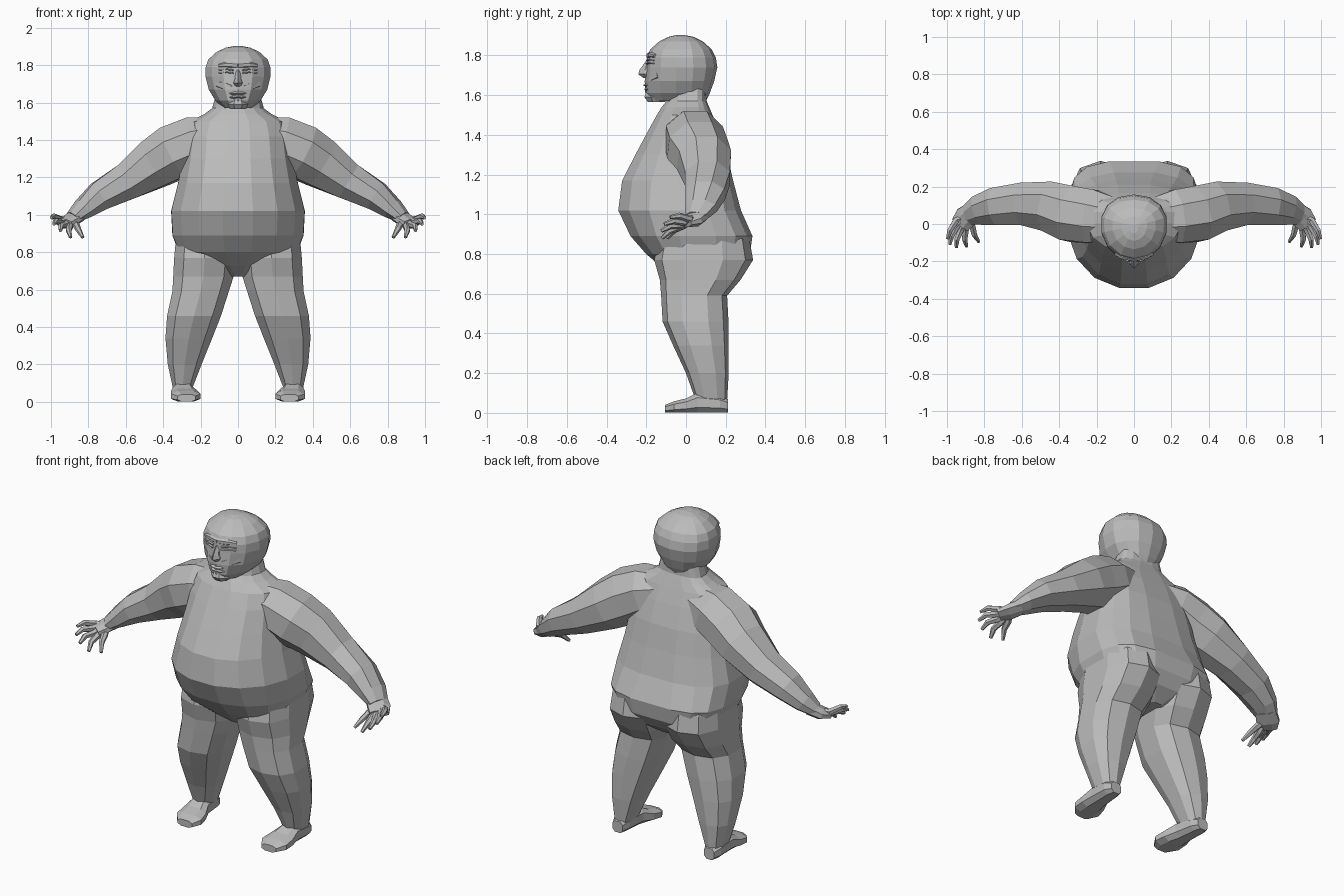
import bpy, bmesh
from math import sin, cos, pi
from mathutils import Vector

cube = bpy.data.objects.get("Cube")
if cube:
    bpy.data.objects.remove(cube)

clay = bpy.data.materials.new("clay grey")
clay.use_nodes = True
GREY = (0.5, 0.5, 0.5, 1)
clay.diffuse_color = GREY
clay.node_tree.nodes["Principled BSDF"].inputs["Base Color"].default_value = GREY


def power(v, p):
    return abs(v) ** p * (1 if v >= 0 else -1)


def loft(name, rings):
    """Skin a list of equal vertex rings and cap both ends."""
    bm = bmesh.new()
    loops = [[bm.verts.new(p) for p in ring] for ring in rings]
    for low, high in zip(loops, loops[1:]):
        for i in range(len(low)):
            j = (i + 1) % len(low)
            bm.faces.new((low[i], low[j], high[j], high[i]))
    bm.faces.new(loops[0])
    bm.faces.new(loops[-1])
    bmesh.ops.recalc_face_normals(bm, faces=bm.faces)
    mesh = bpy.data.meshes.new(name)
    bm.to_mesh(mesh)
    bm.free()
    mesh.materials.append(clay)
    obj = bpy.data.objects.new(name, mesh)
    bpy.context.collection.objects.link(obj)


def level(z, cx, w, front, back, mid, n, square=1, front_square=1):
    """Horizontal ring with separate front and back depth."""
    ring = []
    for k in range(n):
        a = 2 * pi * (k + 0.5) / n
        s = sin(a)
        p = square if s > 0 else front_square
        depth = back - mid if s > 0 else mid - front
        ring.append((cx + w * power(cos(a), p), mid + depth * power(s, p), z))
    return ring


def tube(side, path, n=8):
    """Rings across a path of (centre, height radius, depth radius)."""
    rings = []
    for i, (c, h, d) in enumerate(path):
        ahead = Vector(path[min(i + 1, len(path) - 1)][0])
        behind = Vector(path[max(i - 1, 0)][0])
        t = (ahead - behind).normalized()
        up = (Vector((0, 0, 1)) - t * t.z).normalized()
        across = t.cross(up)
        ring = []
        for k in range(n):
            a = 2 * pi * (k + 0.5) / n
            p = Vector(c) + up * (h * sin(a)) + across * (d * cos(a))
            ring.append((side * p.x, p.y, p.z))
        rings.append(ring)
    return rings


# Torso: hips, belly, chest, shoulders and neck; the hips are squarer behind
TORSO = [(0.67, .06, -.04, .2), (0.73, .2, -.12, .28), (0.8, .32, -.205, .325),
         (0.89, .355, -.285, .338), (1.02, .363, -.348, .28), (1.17, .325, -.328, .24),
         (1.3, .3, -.26, .21), (1.42, .285, -.195, .168), (1.5, .26, -.15, .135),
         (1.54, .18, -.125, .118), (1.57, .14, -.1, .105), (1.64, .12, -.08, .1)]
loft("torso", [level(z, 0, w, f, b, 0.04, 16, 0.6 if z < 1 else 0.75, 0.92)
               for z, w, f, b in TORSO])

# Head
HEAD = [(1.57, .08, -.185, .1), (1.61, .123, -.205, .12), (1.67, .16, -.208, .142),
        (1.74, .178, -.2, .158), (1.79, .177, -.197, .15), (1.83, .163, -.18, .13),
        (1.87, .118, -.135, .085), (1.893, .07, -.09, .04), (1.902, .025, -.05, -.005)]
loft("head", [level(z, 0, w, f, b, -0.005, 14, 0.9) for z, w, f, b in HEAD])

# Facial features on the centre line
loft("nose", [level(1.775, 0, .012, -.2, -.15, -.18, 6),
              level(1.725, 0, .02, -.235, -.15, -.18, 6),
              level(1.705, 0, .028, -.24, -.15, -.18, 6),
              level(1.685, 0, .016, -.212, -.15, -.18, 6)])
loft("chin", [level(1.565, 0, .045, -.195, -.1, -.15, 8),
              level(1.59, 0, .06, -.215, -.1, -.15, 8),
              level(1.615, 0, .04, -.205, -.1, -.15, 8)])
for name, z, bulge in (("lower_lip", 1.63, -.216), ("upper_lip", 1.65, -.222)):
    loft(name, [level(z - .011, 0, .055, -.2, -.12, -.16, 8),
                level(z, 0, .06, bulge, -.12, -.16, 8),
                level(z + .011, 0, .05, -.2, -.12, -.16, 8)])

LEG = [(0.96, .18, .13, -.1, .24), (0.87, .178, .16, -.14, .32),
       (0.77, .178, .17, -.16, .338), (0.67, .185, .168, -.132, .275),
       (0.59, .2, .157, -.125, .207), (0.46, .235, .15, -.118, .214),
       (0.34, .263, .13, -.065, .215), (0.2, .285, .094, 0, .215),
       (0.06, .297, .05, .05, .207)]
FOOT = [(.212, .3, .035, .07), (.17, .3, .052, .09), (.06, .293, .06, .105),
        (0, .285, .078, .075), (-.06, .279, .084, .06), (-.105, .275, .05, .042)]
ARM = [((.08, .02, 1.435), .1, .12), ((.22, .04, 1.39), .15, .155),
       ((.34, .055, 1.335), .158, .16), ((.44, .09, 1.275), .143, .145),
       ((.59, .108, 1.18), .108, .122), ((.74, .095, 1.1), .084, .108),
       ((.83, .075, 1.03), .058, .085), ((.885, .05, .985), .036, .06)]
PALM = [((.855, .07, 1.0), .04, .06), ((.9, .035, .968), .034, .066),
        ((.93, -.005, .955), .022, .056)]
# Knuckle and tip of each finger
FINGERS = {"thumb": ((.865, -.01, .945), (.83, -.095, .88)),
           "index_finger": ((.9, -.035, .935), (.895, -.12, .88)),
           "middle_finger": ((.925, -.03, .945), (.95, -.125, .915)),
           "ring_finger": ((.945, -.01, .96), (.985, -.11, .95)),
           "little_finger": ((.95, .02, .975), (.998, -.08, .985))}

for label, s in (("left", 1), ("right", -1)):
    # Leg and foot
    loft(label + "_leg", [level(z, s * x, w, f, b, (f + b) / 2, 10, 0.8, 0.8)
                          for z, x, w, f, b in LEG])
    sole = []
    for y, x, w, top in FOOT:
        half = top / 2
        sole.append([(s * x + w * power(cos(a), .7), y, half + half * power(sin(a), .8))
                     for a in [2 * pi * (k + .5) / 8 for k in range(8)]])
    loft(label + "_foot", sole)

    # Arm, palm and fingers
    loft(label + "_arm", tube(s, ARM))
    loft(label + "_palm", tube(s, PALM))
    for finger, (root, tip) in FINGERS.items():
        start, end = Vector(root), Vector(tip)
        wrist = Vector((.89, .04, .98))
        bend = start.lerp(end, 0.55) + Vector((.008, 0, .012))
        loft(label + "_" + finger,
             tube(s, [(start.lerp(wrist, .4), .018, .018), (start, .019, .019),
                      (bend, .016, .016), (end, .009, .009)], 6))

    # Brow, eyelids and cheek
    for part, z, out, thick in (("brow", 1.8, -.183, .016), ("upper_lid", 1.776, -.186, .004),
                                ("lower_lid", 1.76, -.187, .004)):
        loft(label + "_" + part,
             tube(s, [((0 if part == "brow" else .025, out - .006, z - .002), thick, .012),
                      ((.06, out + .005, z + .002), thick, .012),
                      ((.1, out + .028, z - .002), thick * .6, .012)], 6))
    loft(label + "_cheek", tube(s, [((.03, -.185, 1.68), .02, .015),
                                    ((.065, -.168, 1.69), .035, .02),
                                    ((.11, -.135, 1.7), .02, .015)], 6))
